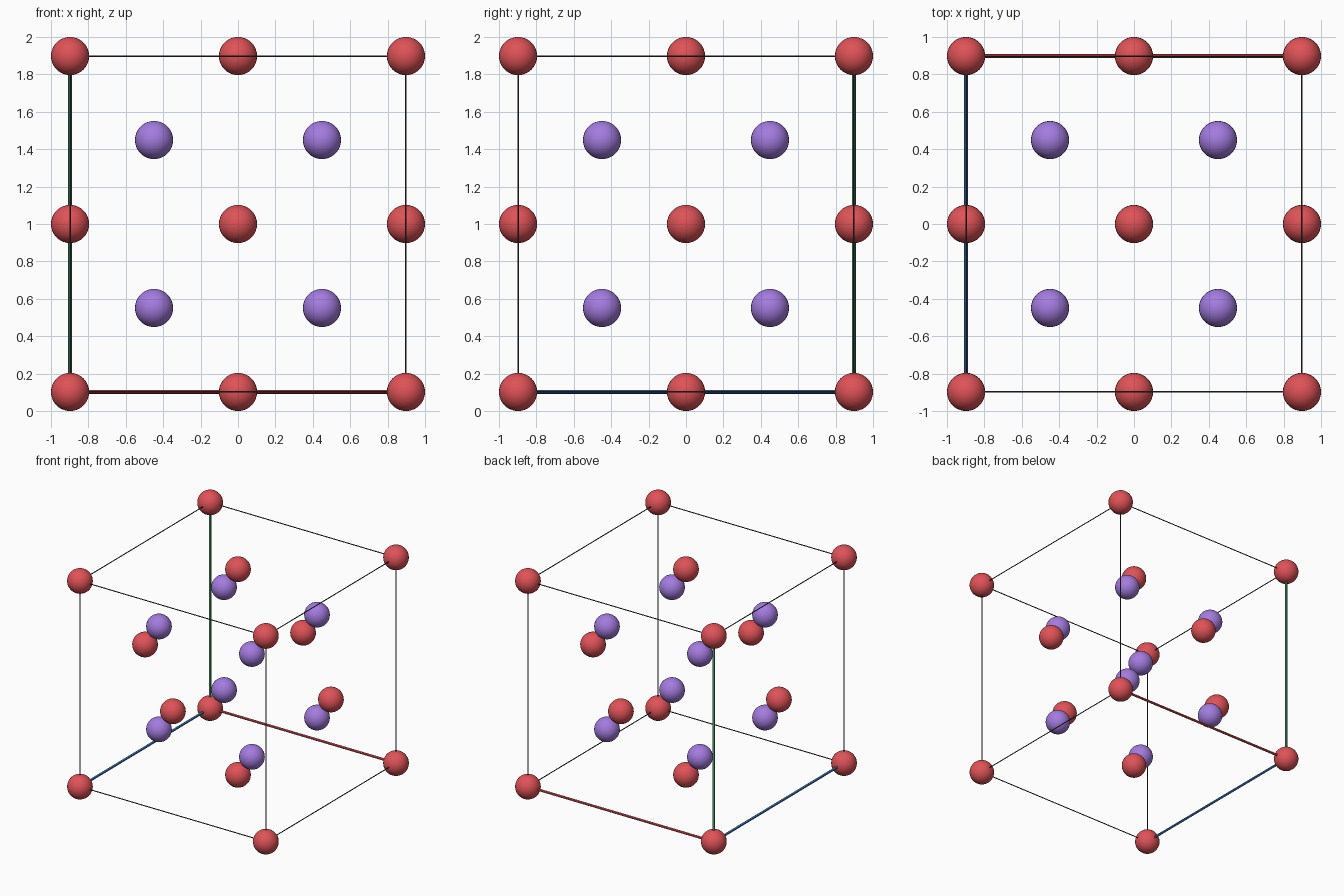
import bpy
from itertools import product
from mathutils import Vector

if "Cube" in bpy.data.objects:
    bpy.data.objects.remove(bpy.data.objects["Cube"])

H = 0.898      # half the cell edge
R = 0.102      # ball radius
MID = Vector((0, 0, 1))


def material(name, rgb):
    m = bpy.data.materials.new(name)
    m.diffuse_color = (*rgb, 1)
    m.use_nodes = True
    m.node_tree.nodes["Principled BSDF"].inputs["Base Color"].default_value = m.diffuse_color
    return m


red = material("red", (0.74, 0.085, 0.095))
purple = material("purple", (0.37, 0.2, 0.74))
grey = material("dark grey", (0.05, 0.05, 0.06))
axis_red = material("axis red", (0.68, 0.08, 0.09))
axis_green = material("axis green", (0.08, 0.36, 0.15))
axis_blue = material("axis blue", (0.06, 0.22, 0.55))


def ball(name, p, mat):
    bpy.ops.mesh.primitive_uv_sphere_add(segments=32, ring_count=16, radius=R,
                                         location=MID + Vector(p))
    o = bpy.context.object
    o.name = name
    o.data.materials.append(mat)
    bpy.ops.object.shade_smooth()


def rod(name, a, b, radius, mat):
    a, b = Vector(a), Vector(b)
    d = b - a
    bpy.ops.mesh.primitive_cylinder_add(vertices=12, radius=radius, depth=d.length,
                                        location=MID + (a + b) / 2)
    o = bpy.context.object
    o.name = name
    o.rotation_euler = d.to_track_quat('Z', 'Y').to_euler()
    o.data.materials.append(mat)
    bpy.ops.object.shade_smooth_by_angle()


# Corner balls
for s in product((-H, H), repeat=3):
    ball("corner_ball", s, red)

# Face centre balls
for axis, side in product(range(3), (-H, H)):
    p = [0, 0, 0]
    p[axis] = side
    ball("face_ball", p, red)

# Inner balls
for s in product((-H / 2, H / 2), repeat=3):
    ball("inner_ball", s, purple)

# Cell edges; the three leaving the origin corner are thicker, coloured axes
origin = (-H, H, -H)
axes = (("red_axis", axis_red), ("blue_axis", axis_blue), ("green_axis", axis_green))
for axis in range(3):
    for u, v in product((-H, H), repeat=2):
        a, b = [u, v], [u, v]
        a.insert(axis, -H)
        b.insert(axis, H)
        if origin in (tuple(a), tuple(b)):
            rod(axes[axis][0], a, b, 0.010, axes[axis][1])
        else:
            rod("cell_edge", a, b, 0.004, grey)
